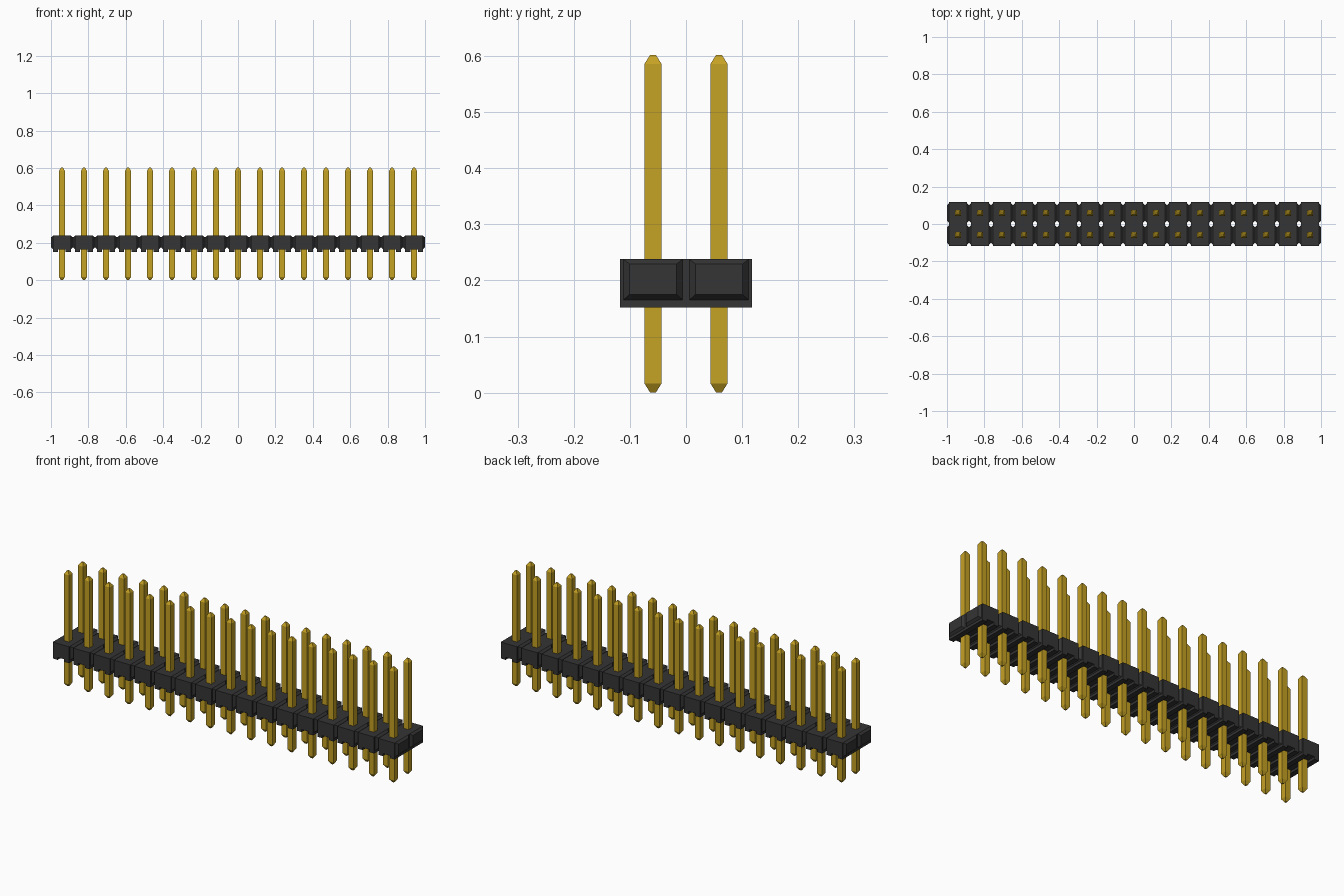
import bpy, bmesh

cube = bpy.data.objects.get("Cube")
if cube:
    bpy.data.objects.remove(cube, do_unlink=True)

COLUMNS = 17
PITCH = 2 / COLUMNS
ROW_Y = PITCH / 2


def material(name, colour):
    mat = bpy.data.materials.new(name)
    mat.use_nodes = True
    mat.diffuse_color = (*colour, 1)
    mat.node_tree.nodes["Principled BSDF"].inputs["Base Color"].default_value = (*colour, 1)
    return mat


black = material("black plastic", (0.035, 0.035, 0.035))
gold = material("gold metal", (0.56, 0.36, 0.018))


def loft(bm, rings):
    """Skin a stack of four-cornered rings and cap both ends."""
    loops = [[bm.verts.new(p) for p in ring] for ring in rings]
    for a, b in zip(loops, loops[1:]):
        for i in range(4):
            j = (i + 1) % 4
            bm.faces.new((a[i], a[j], b[j], b[i]))
    bm.faces.new(loops[0][::-1])
    bm.faces.new(loops[-1])


def ring_z(x0, x1, y0, y1, z):
    return [(x0, y0, z), (x1, y0, z), (x1, y1, z), (x0, y1, z)]


def ring_x(x, y0, y1, z0, z1):
    return [(x, y0, z0), (x, y1, z0), (x, y1, z1), (x, y0, z1)]


def box(bm, x0, x1, y0, y1, z0, z1):
    loft(bm, [ring_z(x0, x1, y0, y1, z0), ring_z(x0, x1, y0, y1, z1)])


def finish(bm, name, mat):
    bmesh.ops.recalc_face_normals(bm, faces=bm.faces)
    mesh = bpy.data.meshes.new(name)
    bm.to_mesh(mesh)
    bm.free()
    mesh.materials.append(mat)
    obj = bpy.data.objects.new(name, mesh)
    bpy.context.collection.objects.link(obj)
    return obj


def repeat(obj):
    mod = obj.modifiers.new("columns", "ARRAY")
    mod.count = COLUMNS
    mod.use_relative_offset = False
    mod.use_constant_offset = True
    mod.constant_offset_displace = (PITCH, 0, 0)
    obj.location.x = -1 + PITCH / 2


# Housing column: core, standoff feet and bevelled side bosses
CORE, DEPTH, FLOOR, TOP = 0.047, 0.118, 0.165, 0.238
bm = bmesh.new()
box(bm, -CORE, CORE, -DEPTH, DEPTH, FLOOR, TOP)
for side in (-1, 1):
    box(bm, *sorted((side * 0.02, side * CORE)), -DEPTH, DEPTH, 0.152, FLOOR)
    for row in (-ROW_Y, ROW_Y):
        loft(bm, [
            ring_x(side * CORE, row - 0.053, row + 0.053, FLOOR, TOP),
            ring_x(side * PITCH / 2, row - 0.042, row + 0.042, 0.175, 0.229)])
repeat(finish(bm, "housing", black))

# Square pins with tapered tips, one per row
for row, name in ((-ROW_Y, "front_pins"), (ROW_Y, "back_pins")):
    bm = bmesh.new()
    profile = ((0, 0.005), (0.016, 0.015), (0.586, 0.015), (0.602, 0.005))
    loft(bm, [ring_z(-w, w, row - w, row + w, z) for z, w in profile])
    repeat(finish(bm, name, gold))
